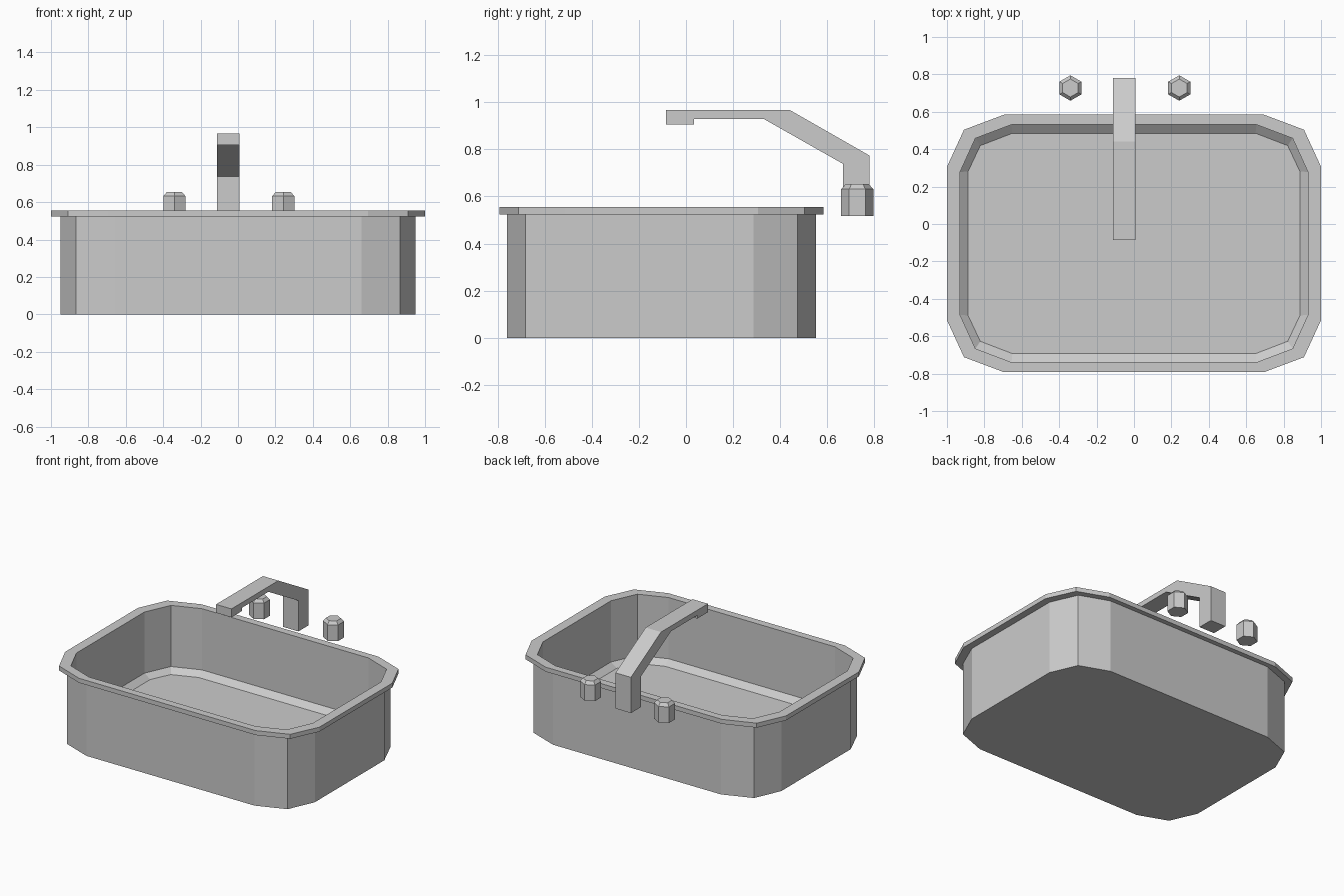
import bpy, bmesh, math

if "Cube" in bpy.data.objects:
    bpy.data.objects.remove(bpy.data.objects["Cube"])

CY = -0.104  # middle of the basin in y


def make_object(name, rings):
    """Loft a stack of equal-length rings and cap both ends."""
    bm = bmesh.new()
    loops = [[bm.verts.new(p) for p in ring] for ring in rings]
    n = len(loops[0])
    for a, b in zip(loops, loops[1:]):
        for i in range(n):
            j = (i + 1) % n
            bm.faces.new((a[i], a[j], b[j], b[i]))
    bm.faces.new(loops[0][::-1])
    bm.faces.new(loops[-1])
    bmesh.ops.recalc_face_normals(bm, faces=bm.faces[:])
    mesh = bpy.data.meshes.new(name)
    bm.to_mesh(mesh)
    bm.free()
    obj = bpy.data.objects.new(name, mesh)
    bpy.context.collection.objects.link(obj)
    return obj


def outline(corner, z):
    """Mirror one three-point corner into the full rounded rectangle."""
    pts = []
    for sx, sy in ((1, 1), (-1, 1), (-1, -1), (1, -1)):
        quarter = corner if sx * sy > 0 else corner[::-1]
        pts += [(sx * x, CY + sy * y, z) for x, y in quarter]
    return pts


def hexagon(cx, cy, r, z):
    return [(cx + r * math.cos(math.radians(30 + 60 * i)),
             cy + r * math.sin(math.radians(30 + 60 * i)), z) for i in range(6)]


# Basin: outer wall, rim, inner wall, sloped edge, floor
wall = [(0.95, 0.39), (0.867, 0.578), (0.66, 0.655)]
rim = [(1.0, 0.41), (0.909, 0.608), (0.695, 0.6885)]
inner = [(0.93, 0.382), (0.848, 0.562), (0.655, 0.635)]
floor = [(0.887, 0.385), (0.822, 0.523), (0.65, 0.589)]
make_object("basin", [outline(wall, 0), outline(wall, 0.523),
                      outline(rim, 0.523), outline(rim, 0.555),
                      outline(inner, 0.555), outline(inner, 0.12),
                      outline(floor, 0.085)])

# Faucet: side profile extruded along x
profile = [(-0.085, 0.966), (0.442, 0.966), (0.78, 0.773), (0.78, 0.519),
           (0.667, 0.519), (0.667, 0.738), (0.33, 0.929), (0.035, 0.929),
           (0.035, 0.906), (-0.085, 0.906)]
make_object("faucet", [[(x, y, z) for y, z in profile] for x in (-0.113, 0.008)])

# Tap knobs: hexagonal with a chamfered top
for side, x in (("left", -0.34), ("right", 0.242)):
    make_object("knob_" + side, [hexagon(x, 0.727, 0.068, 0.518),
                                 hexagon(x, 0.727, 0.068, 0.632),
                                 hexagon(x, 0.727, 0.048, 0.653)])
